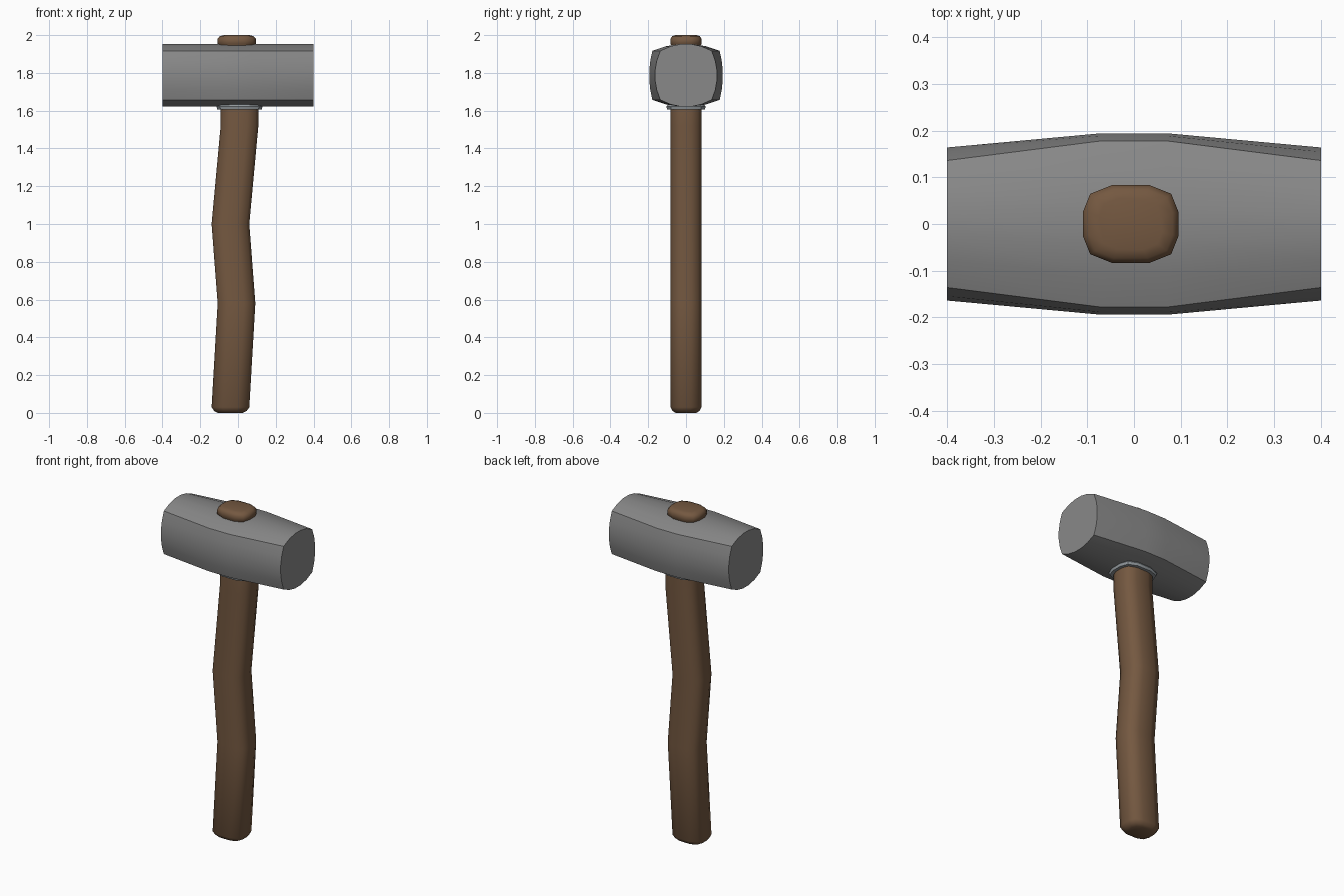
import bpy
import bmesh
import math

if "Cube" in bpy.data.objects:
    bpy.data.objects.remove(bpy.data.objects["Cube"], do_unlink=True)


def material(name, rgb):
    m = bpy.data.materials.new(name)
    m.use_nodes = True
    m.diffuse_color = (*rgb, 1)
    bsdf = m.node_tree.nodes["Principled BSDF"]
    bsdf.inputs["Base Color"].default_value = (*rgb, 1)
    bsdf.inputs["Roughness"].default_value = 0.6
    return m


def loft(name, rings, mat, angle, closed=False):
    """Skin a list of rings; cap the ends, or join the last to the first."""
    bm = bmesh.new()
    loops = [[bm.verts.new(p) for p in ring] for ring in rings]
    pairs = list(zip(loops, loops[1:]))
    if closed:
        pairs.append((loops[-1], loops[0]))
    else:
        bm.faces.new(loops[0])
        bm.faces.new(loops[-1])
    for a, b in pairs:
        for i in range(len(a)):
            j = (i + 1) % len(a)
            bm.faces.new((a[i], a[j], b[j], b[i]))
    bmesh.ops.recalc_face_normals(bm, faces=bm.faces)
    mesh = bpy.data.meshes.new(name)
    bm.to_mesh(mesh)
    bm.free()
    obj = bpy.data.objects.new(name, mesh)
    bpy.context.collection.objects.link(obj)
    mesh.materials.append(mat)
    bpy.ops.object.select_all(action="DESELECT")
    obj.select_set(True)
    bpy.context.view_layer.objects.active = obj
    bpy.ops.object.shade_smooth_by_angle(angle=math.radians(angle))
    return obj


# Twelve-sided rounded rectangle used by the handle and collar
QUARTER = [(1, 0.32), (0.85, 0.78), (0.4, 1)]


def oval(cx, z, rx, ry):
    q = QUARTER
    shape = (q + [(-x, y) for x, y in reversed(q)]
             + [(-x, -y) for x, y in q] + [(x, -y) for x, y in reversed(q)])
    return [(cx + x * rx, y * ry, z) for x, y in shape]


def head_section(x, bulge, corner):
    """Four shallow arcs meeting at sharp corners."""
    mid, half, crown = 1.787, 0.13, 0.167
    arc = [-1, -0.6, -0.2, 0.2, 0.6]

    def bow(t, low, high):
        return high - (high - low) * t * t

    pts = []
    for s in (1, -1):
        pts += [(x, -s * t * corner, mid + s * bow(t, half, crown)) for t in arc]
        pts += [(x, -s * bow(t, corner, bulge), mid - s * t * half) for t in arc]
    return pts


steel = material("steel grey", (0.25, 0.25, 0.25))
bright_steel = material("pale steel", (0.29, 0.32, 0.34))
wood = material("brown wood", (0.175, 0.098, 0.052))

# Hammer head, widest across the middle and tapering to both faces
loft("hammer_head", [
    head_section(-0.4, 0.165, 0.136), head_section(-0.07, 0.195, 0.178),
    head_section(0.07, 0.195, 0.178), head_section(0.4, 0.165, 0.136)],
    steel, 20)

# Wavy handle: centre x, height and size relative to the full section
PATH = [(-0.04, 0.0, 0.66), (-0.04, 0.01, 0.86), (-0.04, 0.03, 1),
        (-0.008, 0.58, 1), (-0.04, 1.0, 1), (0.008, 1.52, 1),
        (0.008, 1.65, 1), (-0.007, 1.9, 0.9)]
loft("handle", [oval(x, z, 0.1 * s, 0.082 * s) for x, z, s in PATH], wood, 50)

# Rounded handle end standing out of the head
TOP = [(1.9, 0.9), (1.942, 0.9), (1.955, 1), (1.98, 1), (1.994, 0.88), (2.0, 0.66)]
loft("handle_top", [oval(-0.007, z, 0.102 * s, 0.083 * s) for z, s in TOP], wood, 50)

# Collar ring under the head
COLLAR = [(1.606, 0.099, 0.081), (1.606, 0.118, 0.1), (1.622, 0.122, 0.104),
          (1.636, 0.112, 0.094), (1.636, 0.099, 0.081)]
loft("collar", [oval(0.008, z, rx, ry) for z, rx, ry in COLLAR],
     bright_steel, 40, closed=True)
